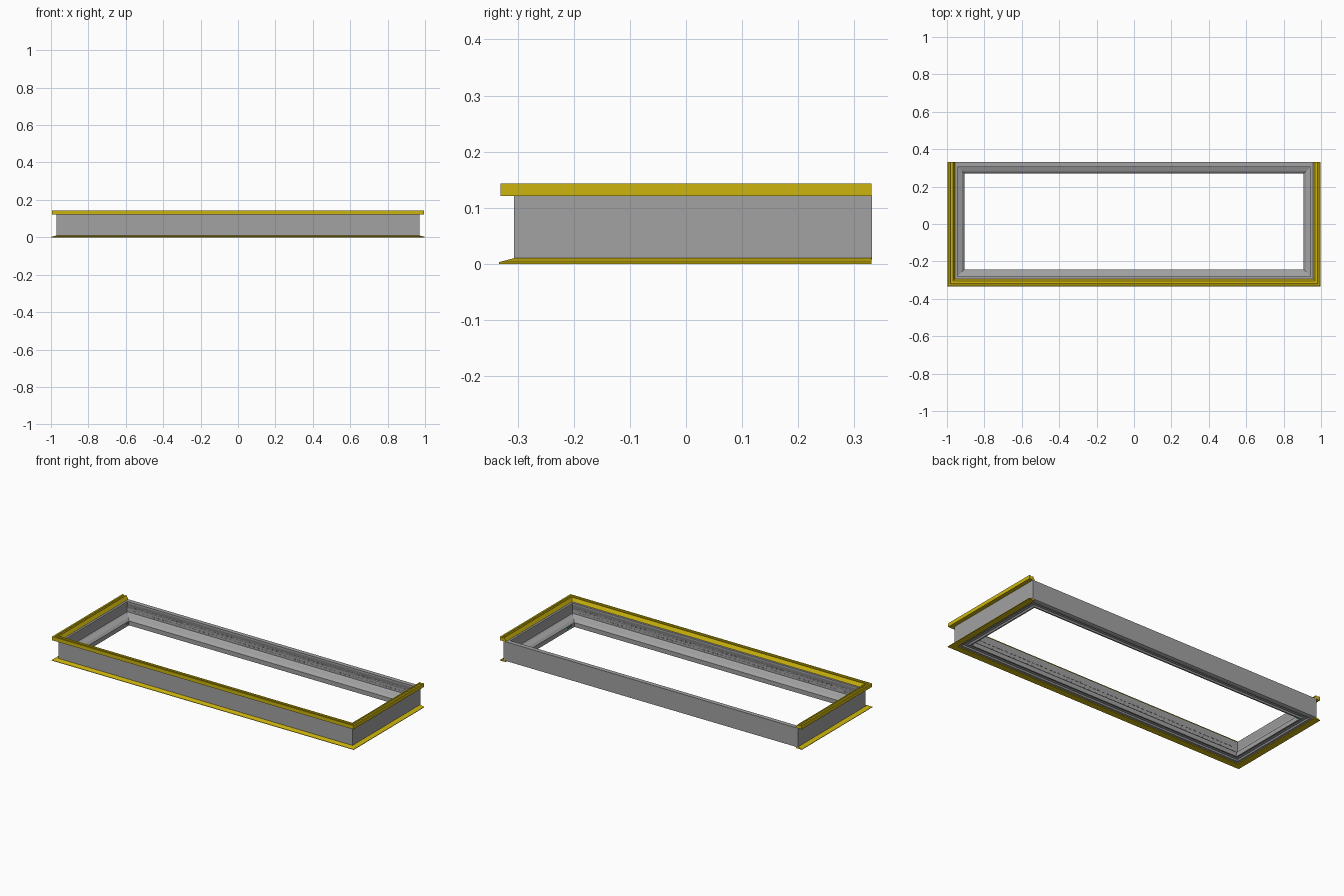
import bpy, bmesh

if "Cube" in bpy.data.objects:
    bpy.data.objects.remove(bpy.data.objects["Cube"])

HALF_X, FRONT_Y, BACK_Y = 0.97, -0.307, 0.332   # outer faces of the grey frame


def material(name, color):
    m = bpy.data.materials.new(name)
    m.diffuse_color = color
    m.use_nodes = True
    m.node_tree.nodes["Principled BSDF"].inputs["Base Color"].default_value = m.diffuse_color
    return m


yellow = material("yellow", (0.61, 0.46, 0.004, 1))
grey = material("grey", (0.36, 0.36, 0.36, 1))
green = material("green", (0.03, 0.3, 0.06, 1))


def finish(name, bm, mat):
    bmesh.ops.recalc_face_normals(bm, faces=bm.faces)
    me = bpy.data.meshes.new(name)
    bm.to_mesh(me)
    bm.free()
    ob = bpy.data.objects.new(name, me)
    bpy.context.collection.objects.link(ob)
    me.materials.append(mat)
    return ob


def mitred_sweep(name, profile, mat, closed=True):
    """Sweep a profile of (inward offset, z) around the rectangle, or along
    three sides only, leaving the back open."""
    bm = bmesh.new()
    rings = []
    for sx, back in ((-1, 1), (-1, 0), (1, 0), (1, 1)):
        ring = []
        for d, z in profile:
            if back:
                y = BACK_Y - d if closed else BACK_Y - 0.001
            else:
                y = FRONT_Y + d
            ring.append(bm.verts.new((sx * (HALF_X - d), y, z)))
        rings.append(ring)
    n = len(profile)
    for i in range(4 if closed else 3):
        a, b = rings[i], rings[(i + 1) % 4]
        for j in range(n):
            k = (j + 1) % n
            bm.faces.new((a[j], a[k], b[k], b[j]))
    if not closed:
        bm.faces.new(rings[0])
        bm.faces.new(rings[3])
    return finish(name, bm, mat)


def boxes(name, items, mat):
    """Several boxes, each given as centre and size, in one object."""
    bm = bmesh.new()
    for c, s in items:
        for v in bmesh.ops.create_cube(bm, size=1)["verts"]:
            v.co = [c[i] + v.co[i] * s[i] for i in range(3)]
    return finish(name, bm, mat)


# Grey frame: overhanging upper inner wall, ledge and inner lip
mitred_sweep("frame_body", [
    (0, 0.008), (0, 0.122), (0.026, 0.122), (0.026, 0.112), (0.018, 0.080),
    (0.018, 0.056), (0.026, 0.050), (0.050, 0.042), (0.063, 0.030),
    (0.063, 0.004), (0.055, 0.004), (0.050, 0.012), (0.030, 0.012),
    (0.026, 0.004), (0.010, 0.004)], grey)

# Yellow top rail on the front and both ends, with a shallow groove
mitred_sweep("top_rail", [
    (-0.024, 0.121), (-0.024, 0.143), (-0.014, 0.143), (-0.012, 0.139),
    (-0.004, 0.139), (-0.002, 0.143), (0.003, 0.143), (0.014, 0.123),
    (0.014, 0.121)], yellow, closed=False)

# Yellow tapered flange at the foot
mitred_sweep("bottom_flange", [
    (-0.026, 0.0), (-0.026, 0.003), (0.0, 0.010), (0.012, 0.010),
    (0.012, 0.0)], yellow, closed=False)

# Rows of small slats along the long inner walls
slats = []
for d, z in ((0.020, 0.088), (0.018, 0.068)):
    for y in (FRONT_Y + d, BACK_Y - d):
        for i in range(61):
            slats.append(((-0.9 + i * 0.03, y, z), (0.016, 0.003, 0.006)))
boxes("wall_slats", slats, grey)

# Small green tabs on the inner lip
boxes("lip_tabs", [((0.907, -0.2, 0.02), (0.003, 0.04, 0.008)),
                   ((0.907, 0.25, 0.02), (0.003, 0.02, 0.008)),
                   ((-0.907, 0.25, 0.02), (0.003, 0.02, 0.008))], green)
